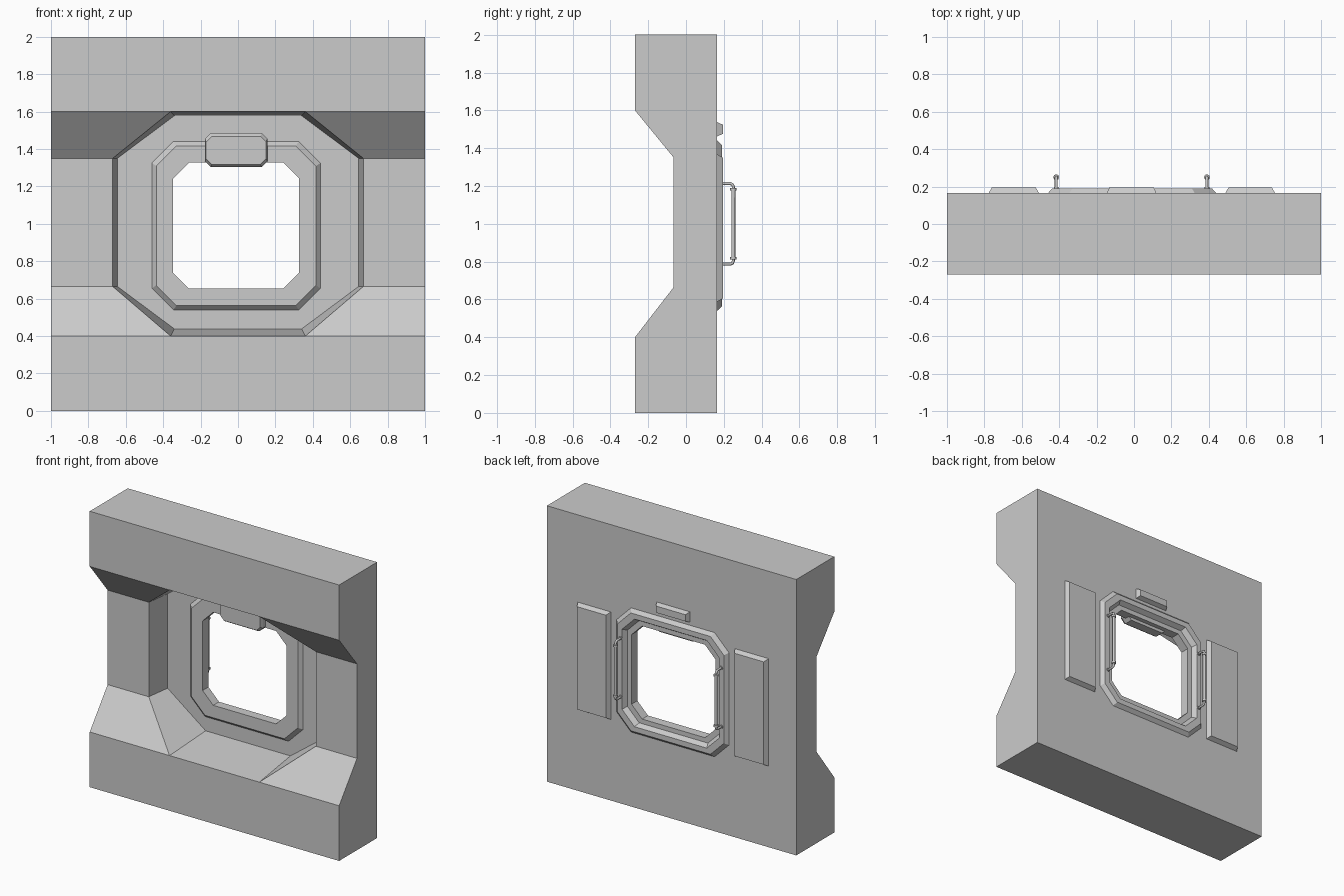
import bpy, bmesh

if "Cube" in bpy.data.objects:
    bpy.data.objects.remove(bpy.data.objects["Cube"])

CX, CZ = -0.01, 0.99      # centre of the window opening
BACK = 0.165              # rear face of the wall


def make(name, loops_fn):
    bm = bmesh.new()
    loops_fn(bm)
    bmesh.ops.remove_doubles(bm, verts=bm.verts, dist=1e-5)
    bmesh.ops.recalc_face_normals(bm, faces=bm.faces)
    me = bpy.data.meshes.new(name)
    bm.to_mesh(me)
    bm.free()
    ob = bpy.data.objects.new(name, me)
    bpy.context.collection.objects.link(ob)
    return ob


def octagon(hw, hh, cut, y, cx=CX, cz=CZ):
    right = [(hw - cut, -hh), (hw, -hh + cut), (hw, hh - cut), (hw - cut, hh)]
    pts = right + [(-x, z) for x, z in reversed(right)]
    return [(cx + x, y, cz + z) for x, z in pts]


def mirror_ring(right):
    return right + [(-x, y, z) for x, y, z in reversed(right)]


def poly(bm, pts):
    return bm.faces.new([bm.verts.new(p) for p in pts])


def strip(bm, a, b):
    n = len(a)
    for i in range(n):
        j = (i + 1) % n
        poly(bm, [a[i], a[j], b[j], b[i]])


# Wall: stepped profile with an octagonal recess and a window hole
def wall(bm):
    side = [(-.27, 0), (-.27, .4), (-.065, .665), (-.065, 1.35), (-.27, 1.6), (-.27, 2), (BACK, 2), (BACK, 0)]
    rim = mirror_ring([(.36, -.27, .4), (.67, -.065, .665), (.67, -.065, 1.35), (.36, -.27, 1.6)])
    floor = mirror_ring([(.34, .115, .438), (.645, .115, .665), (.645, .115, 1.35), (.34, .115, 1.578)])
    hole_f = octagon(.40, .40, .10, .115)
    hole_b = octagon(.40, .40, .10, BACK)
    for a, b in ((rim, floor), (floor, hole_f), (hole_f, hole_b)):
        strip(bm, a, b)
    P = [[(s, y, z) for y, z in side] for s in (1, -1)]
    R, L = P
    for p in P:
        poly(bm, p)
    # plain front bands, top and bottom
    poly(bm, [R[0], R[1], rim[0], rim[7], L[1], L[0]])
    poly(bm, [R[4], R[5], L[5], L[4], rim[4], rim[3]])
    poly(bm, [R[5], R[6], L[6], L[5]])
    poly(bm, [R[7], R[0], L[0], L[7]])
    # slopes and pillars either side of the recess
    for i in range(3):
        poly(bm, [R[i + 1], R[i + 2], rim[i + 1], rim[i]])
        poly(bm, [L[i + 1], L[i + 2], rim[6 - i], rim[7 - i]])
    # rear face around the hole
    corners = [R[7], R[6], L[6], L[7]]
    h = hole_b
    for k in range(4):
        c, d = corners[k], corners[(k + 1) % 4]
        a = 2 * k
        poly(bm, [c, h[a], h[a + 1]])
        poly(bm, [c, d, h[(a + 2) % 8], h[a + 1]])


make("wall", wall)


# Window frame: octagonal ring with bevelled edges on both sides
def frame(bm):
    section = [(.45, .115, BACK), (.427, .108, .19), (.39, .1, .19), (.37, .094, .157),
               (.337, .085, .157), (.337, .085, .09), (.427, .108, .09), (.45, .115, .115)]
    rings = [octagon(r, r, c, y) for r, c, y in section]
    for a, b in zip(rings, rings[1:] + rings[:1]):
        strip(bm, a, b)


make("window_frame", frame)


# Housing above the window, on the front
def housing(bm):
    rings = [octagon(.167, .09, .03, .125, cz=1.395),
             octagon(.167, .09, .03, .06, cz=1.395),
             octagon(.16, .075, .03, .04, cz=1.393)]
    for a, b in zip(rings, rings[1:]):
        strip(bm, a, b)
    poly(bm, rings[0])
    poly(bm, rings[-1])


make("shutter_housing", housing)


# Bevelled rear panels
def panel(name, x0, x1, z0, z1, bev):
    def build(bm):
        def rect(y, b):
            return [(x0 + b, y, z0 + b), (x1 - b, y, z0 + b), (x1 - b, y, z1 - b), (x0 + b, y, z1 - b)]
        low, high = rect(BACK - .005, 0), rect(.195, bev)
        strip(bm, low, high)
        poly(bm, low)
        poly(bm, high)
    make(name, build)


panel("side_panel_left", -.78, -.505, .585, 1.37, .02)
panel("side_panel_right", .485, .757, .585, 1.37, .02)
panel("top_panel", -.148, .122, 1.46, 1.54, .016)


# Grab handles: bent tube with a thicker grip, collars and feet
def tube(name, pts, radius):
    cu = bpy.data.curves.new(name, 'CURVE')
    cu.dimensions = '3D'
    cu.bevel_depth = radius
    cu.bevel_resolution = 2
    cu.use_fill_caps = True
    sp = cu.splines.new('POLY')
    sp.points.add(len(pts) - 1)
    for p, co in zip(sp.points, pts):
        p.co = (*co, 1)
    bpy.context.collection.objects.link(bpy.data.objects.new(name, cu))


ZM = 1.0
for side, x in (("left", -.416), ("right", .39)):
    half = [(.185, .213), (.235, .213), (.246, .208), (.25, .197)]
    path = half + [(y, -z) for y, z in reversed(half)]
    tube(f"handle_{side}", [(x, y, ZM + z) for y, z in path], .008)
    tube(f"handle_grip_{side}", [(x, .25, ZM - .19), (x, .25, ZM + .19)], .0105)
    for s, end in ((1, "top"), (-1, "bottom")):
        tube(f"handle_collar_{side}_{end}",
             [(x, .25, ZM + s * .175), (x, .25, ZM + s * .19)], .016)
        tube(f"handle_foot_{side}_{end}",
             [(x, .186, ZM + s * .213), (x, .197, ZM + s * .213)], .013)
